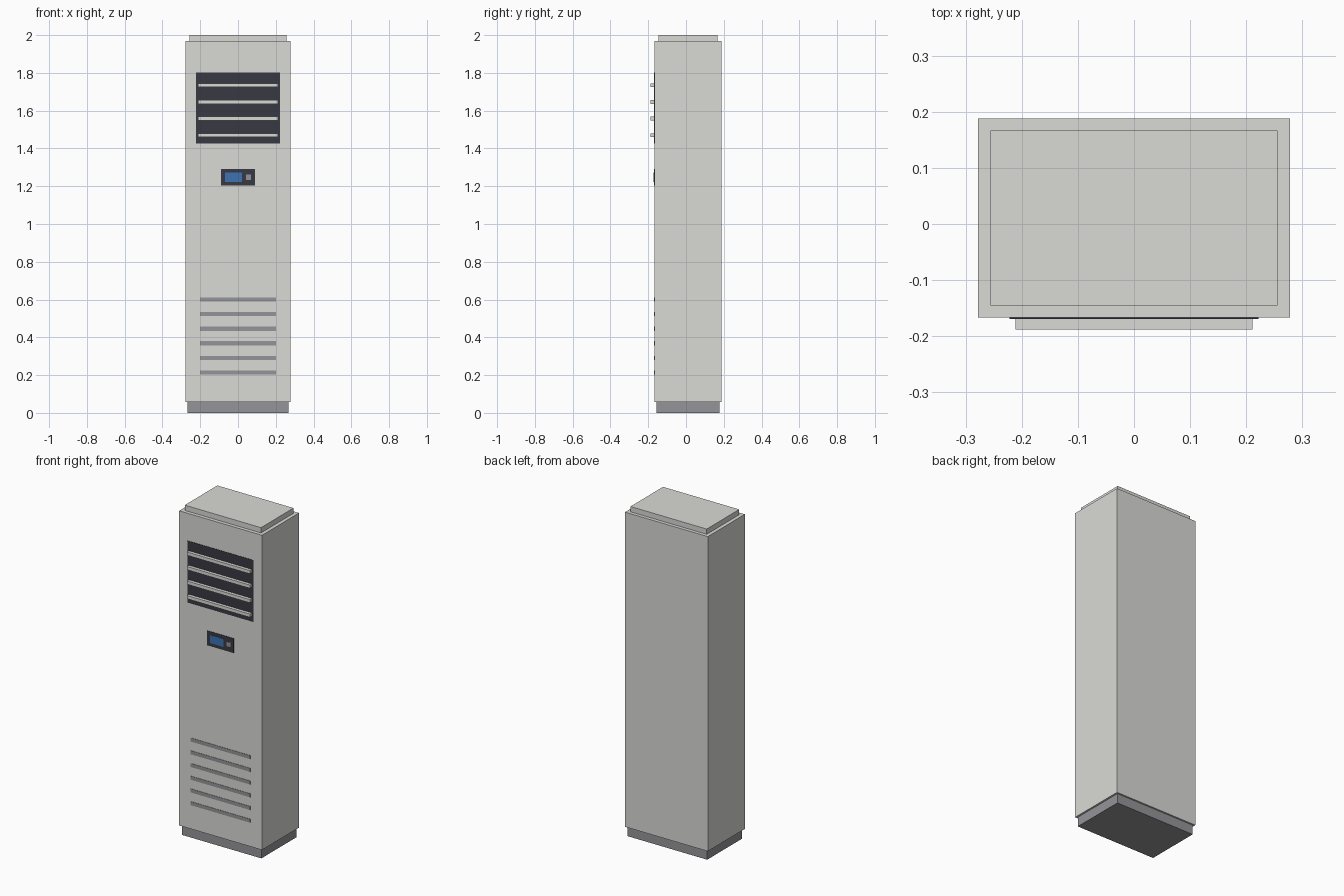
import bpy

if "Cube" in bpy.data.objects:
    bpy.data.objects.remove(bpy.data.objects["Cube"])


def material(name, color):
    m = bpy.data.materials.new(name)
    m.diffuse_color = (*color, 1.0)
    m.use_nodes = True
    m.node_tree.nodes["Principled BSDF"].inputs["Base Color"].default_value = m.diffuse_color
    return m


casing = material("warm_light_grey", (0.70, 0.70, 0.675))
grey = material("mid_grey", (0.30, 0.30, 0.32))
dark = material("charcoal", (0.04, 0.04, 0.055))
blue = material("screen_blue", (0.045, 0.17, 0.45))


def box(name, x, y, z, mat):
    """Axis-aligned box from (min, max) pairs."""
    bpy.ops.mesh.primitive_cube_add(
        size=1, location=[(a + b) / 2 for a, b in (x, y, z)])
    ob = bpy.context.object
    ob.name = name
    ob.scale = [b - a for a, b in (x, y, z)]
    bpy.ops.object.transform_apply(location=False, rotation=False, scale=True)
    ob.data.materials.append(mat)
    return ob


FRONT, BACK = -0.167, 0.188


def plate(name, x, z, mat, proud=0.002):
    """Thin plate lying on the front of the cabinet."""
    return box(name, x, (FRONT - proud, FRONT + 0.002), z, mat)


# Cabinet, plinth and stepped top
box("plinth", (-0.267, 0.267), (-0.157, 0.178), (0, 0.058), grey)
box("cabinet", (-0.278, 0.278), (FRONT, BACK), (0.058, 1.968), casing)
box("top_cap", (-0.256, 0.256), (-0.145, 0.167), (1.968, 2.0), casing)

# Air outlet with protruding slats
plate("outlet_panel", (-0.222, 0.222), (1.427, 1.802), dark)
for i in range(4):
    z = 1.47 + i * 0.088
    box(f"outlet_slat_{i + 1}", (-0.211, 0.211), (-0.188, FRONT),
        (z - 0.010, z + 0.010), casing)

# Control panel
plate("control_panel", (-0.089, 0.089), (1.203, 1.292), dark)
plate("control_screen", (-0.069, 0.022), (1.223, 1.272), blue, 0.004)
plate("control_button", (0.042, 0.068), (1.234, 1.261), grey, 0.004)

# Intake slots
for i in range(6):
    z = 0.214 + i * 0.0772
    plate(f"intake_slot_{i + 1}", (-0.2, 0.2), (z - 0.011, z + 0.011), grey)
